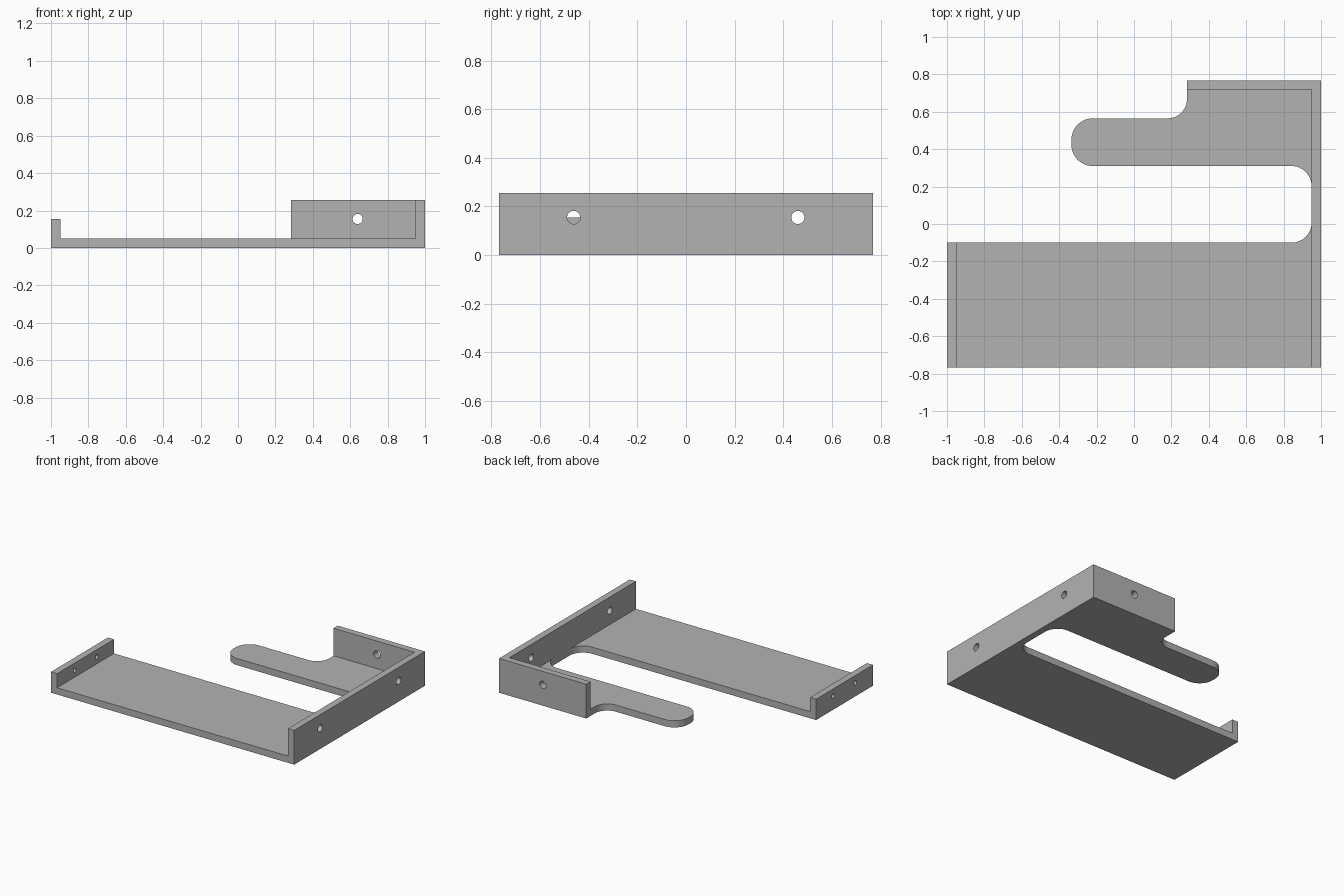
import bpy, bmesh, math
from mathutils import Vector, Matrix

if "Cube" in bpy.data.objects:
    bpy.data.objects.remove(bpy.data.objects["Cube"])

T = 0.05            # sheet thickness
X, Y = 1.0, 0.768   # half extents
H_TALL, H_LOW = 0.255, 0.155

grey = bpy.data.materials.new("plain grey")
grey.diffuse_color = (0.45, 0.45, 0.45, 1)
grey.use_nodes = True
grey.node_tree.nodes["Principled BSDF"].inputs["Base Color"].default_value = grey.diffuse_color


def finish(bm, name):
    bmesh.ops.recalc_face_normals(bm, faces=bm.faces)
    me = bpy.data.meshes.new(name)
    bm.to_mesh(me)
    bm.free()
    me.materials.append(grey)
    ob = bpy.data.objects.new(name, me)
    bpy.context.collection.objects.link(ob)
    return ob


def box(name, lo, hi):
    bm = bmesh.new()
    bmesh.ops.create_cube(bm, size=1)
    for v in bm.verts:
        v.co = [a + (c + 0.5) * (b - a) for a, b, c in zip(lo, hi, v.co)]
    return finish(bm, name)


def hole(name, centre, radius, axis):
    bm = bmesh.new()
    rot = Matrix.Rotation(math.pi / 2, 4, 'Y' if axis == 'x' else 'X')
    bmesh.ops.create_cone(bm, cap_ends=True, segments=32, radius1=radius,
                          radius2=radius, depth=0.2,
                          matrix=Matrix.Translation(centre) @ rot)
    return finish(bm, name)


def rounded(points, steps=12):
    """Outline from (x, y, corner radius); every corner is a right angle."""
    out = []
    for i, (x, y, r) in enumerate(points):
        p = Vector((x, y))
        if r == 0:
            out.append(p)
            continue
        a = (Vector(points[i - 1][:2]) - p).normalized() * r
        b = (Vector(points[(i + 1) % len(points)][:2]) - p).normalized() * r
        for k in range(steps + 1):
            t = k / steps * math.pi / 2
            out.append(p + a * (1 - math.sin(t)) + b * (1 - math.cos(t)))
    return out


# Base plate with the slot and the rounded finger
outline = [(-X, -Y, 0), (X, -Y, 0), (X, Y, 0), (0.283, Y, 0),
           (0.283, 0.565, 0.102), (-0.335, 0.565, 0.115),
           (-0.335, 0.31, 0.115), (X - T, 0.31, 0.108),
           (X - T, -0.1, 0.108), (-X, -0.1, 0)]
bm = bmesh.new()
face = bm.faces.new([bm.verts.new((p.x, p.y, 0)) for p in rounded(outline)])
ext = bmesh.ops.extrude_face_region(bm, geom=[face])
for v in ext["geom"]:
    if isinstance(v, bmesh.types.BMVert):
        v.co.z = T
bracket = finish(bm, "bracket")

# Upright flanges, joined to the plate
flanges = [box("side_flange", (X - T, -Y, 0), (X, Y, H_TALL)),
           box("back_flange", (0.283, Y - T, 0), (X, Y, H_TALL)),
           box("low_flange", (-X, -Y, 0), (-X + T, -0.1, H_LOW))]

# Screw holes
cutters = [hole("side_hole", (X, y, 0.155), 0.027, 'x') for y in (-0.462, 0.46)]
cutters.append(hole("back_hole", (0.64, Y, 0.155), 0.027, 'y'))
cutters += [hole("low_hole", (-X, y, 0.102), 0.016, 'x') for y in (-0.562, -0.302)]

for tools, op in ((flanges, 'UNION'), (cutters, 'DIFFERENCE')):
    for tool in tools:
        mod = bracket.modifiers.new(tool.name, 'BOOLEAN')
        mod.operation, mod.solver, mod.object = op, 'EXACT', tool

# Bake the joins and clear leftover flat seams
dg = bpy.context.evaluated_depsgraph_get()
baked = bpy.data.meshes.new_from_object(bracket.evaluated_get(dg))
bracket.modifiers.clear()
bracket.data = baked
for tool in flanges + cutters:
    bpy.data.objects.remove(tool)
bm = bmesh.new()
bm.from_mesh(baked)
bmesh.ops.remove_doubles(bm, verts=bm.verts, dist=1e-5)
bmesh.ops.dissolve_limit(bm, angle_limit=math.radians(1),
                         verts=bm.verts, edges=bm.edges)
bm.to_mesh(baked)
bm.free()

bpy.context.view_layer.objects.active = bracket
bracket.select_set(True)
bpy.ops.object.shade_smooth_by_angle(angle=math.radians(30))
